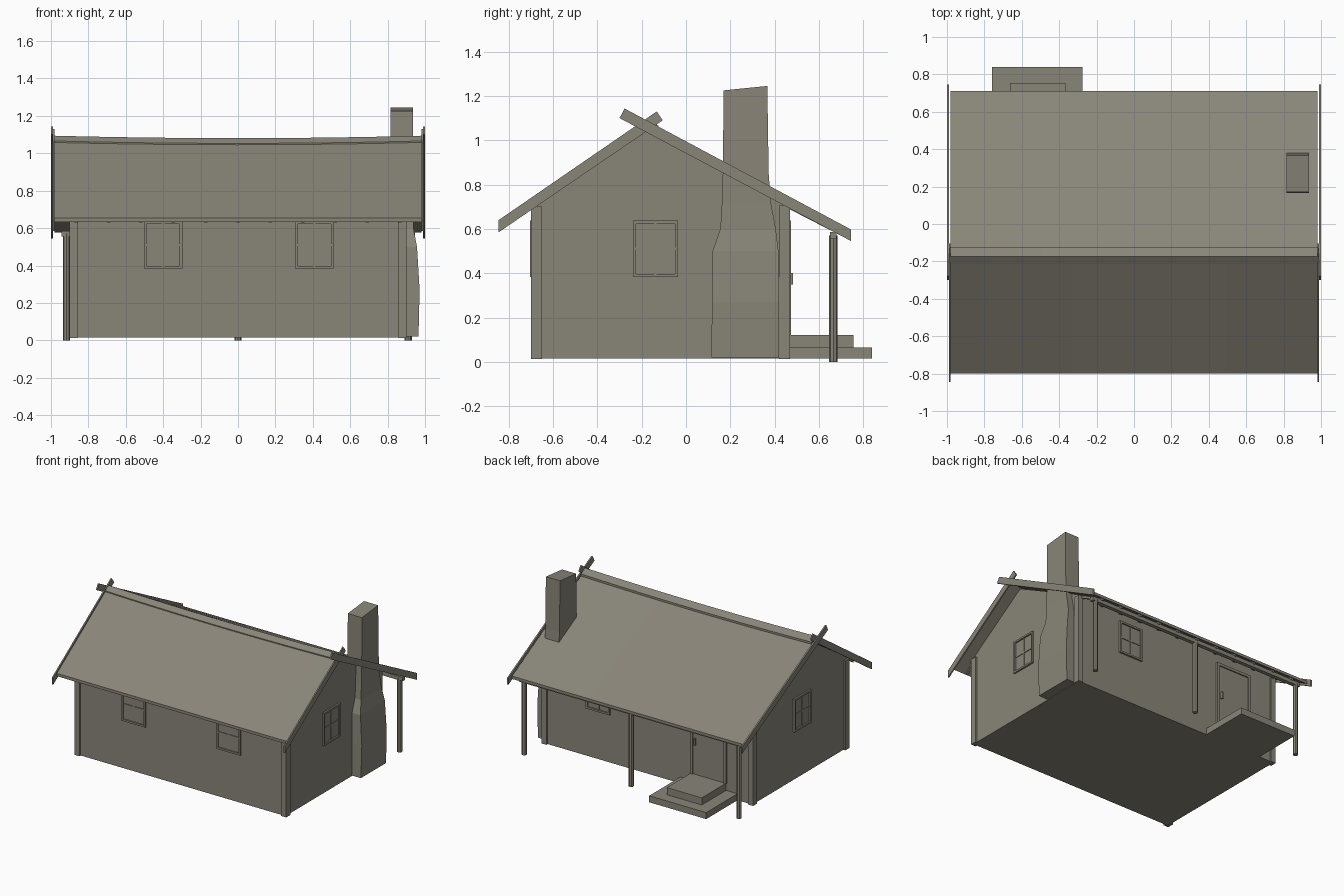
import bpy, bmesh, math
from mathutils import Matrix

if "Cube" in bpy.data.objects:
    bpy.data.objects.remove(bpy.data.objects["Cube"])

mat = bpy.data.materials.new("weathered_wood_grey")
mat.diffuse_color = (0.25, 0.235, 0.19, 1)
mat.use_nodes = True
mat.node_tree.nodes["Principled BSDF"].inputs["Base Color"].default_value = mat.diffuse_color


def finish(name, bm):
    bmesh.ops.recalc_face_normals(bm, faces=bm.faces)
    me = bpy.data.meshes.new(name)
    bm.to_mesh(me)
    bm.free()
    me.materials.append(mat)
    ob = bpy.data.objects.new(name, me)
    bpy.context.collection.objects.link(ob)
    return ob


def boxes(name, items, angle=0):
    """Boxes given as (x0, x1, y0, y1, z0, z1), turned about z."""
    bm = bmesh.new()
    for x0, x1, y0, y1, z0, z1 in items:
        m = Matrix.Translation(((x0 + x1) / 2, (y0 + y1) / 2, (z0 + z1) / 2))
        m = m @ Matrix.Diagonal((x1 - x0, y1 - y0, z1 - z0, 1))
        bmesh.ops.create_cube(bm, size=1, matrix=Matrix.Rotation(angle, 4, 'Z') @ m)
    return finish(name, bm)


def loft(name, rings):
    bm = bmesh.new()
    rs = [[bm.verts.new(p) for p in r] for r in rings]
    n = len(rs[0])
    for a, b in zip(rs, rs[1:]):
        for i in range(n):
            bm.faces.new((a[i], a[(i + 1) % n], b[(i + 1) % n], b[i]))
    bm.faces.new(rs[0])
    bm.faces.new(rs[-1])
    return finish(name, bm)


def extrude_x(name, prof, x0, x1):
    return loft(name, [[(x, y, z) for y, z in prof] for x in (x0, x1)])


def front_z(y):          # top surface of the front roof slope
    return 0.655 + 0.686 * (y + 0.80)


def back_z(y):           # top surface of the back roof slope
    return 0.982 - 0.539 * y


RY, RZ = -0.181, 1.08    # ridge position


def sagged(name, prof, half, sag=0.013, steps=12):
    """Profile run along x; points near the ridge dip in the middle."""
    rings = []
    for k in range(steps + 1):
        t = 2 * k / steps - 1
        d = sag * (1 - t * t)
        rings.append([(t * half, y, z - (d if abs(y - RY) < 0.1 else 0)) for y, z in prof])
    return loft(name, rings)


# Walls with gables
W, F, B = 0.887, 0.69, 0.46
extrude_x("walls", [(-F, 0.015), (B, 0.015), (B, back_z(B) - 0.02), (RY, RZ - 0.035),
                    (-F, front_z(-F) - 0.02)], -W, W)

# Corner boards
for side in (-1, 1):
    for y, top, s in ((-0.70, 0.70, 1), (0.47, 0.705, -1)):
        xs = sorted((side * 0.90, side * 0.858))
        xt = sorted((side * 0.90, side * 0.885))
        ys, yt = sorted((y, y + s * 0.013)), sorted((y, y + s * 0.05))
        boxes("corner_board", [(*xs, *ys, 0.012, top), (*xt, *yt, 0.012, top)])

# Roof and ridge cap
T = 0.022
sagged("roof", [(-0.80, front_z(-0.80)), (RY, RZ), (0.71, back_z(0.71)),
                (0.71, back_z(0.71) - T), (RY, RZ - T), (-0.80, front_z(-0.80) - T)], 0.982)
sagged("ridge_cap", [(-0.213, 1.066), (-0.175, 1.094), (-0.125, 1.066),
                     (-0.125, 1.045), (-0.175, 1.07), (-0.213, 1.05)], 0.982)

# Rafters
for k in range(-5, 6):
    x = k * 0.173
    for f, y in ((front_z, -0.785), (back_z, 0.695)):
        extrude_x("rafter", [(y, f(y) - 0.02), (RY, RZ - 0.03), (RY, RZ - 0.058),
                             (y, f(y) - 0.036)], x - 0.009, x + 0.009)

# Crossed barge boards on both gables
for s in (-1, 1):
    extrude_x("front_barge_board", [(-0.845, 0.64), (-0.132, 1.13), (-0.105, 1.09),
                                    (-0.845, 0.585)], s * 0.98, s * 0.99)
    extrude_x("back_barge_board", [(0.745, 0.597), (-0.277, 1.143), (-0.30, 1.10),
                                   (0.745, 0.545)], s * 0.988, s * 0.999)

# Porch posts and beam
for x in (-0.917, 0, 0.91):
    bm = bmesh.new()
    bmesh.ops.create_cone(bm, cap_ends=True, segments=8, radius1=0.019, radius2=0.019, depth=0.57,
                          matrix=Matrix.Translation((x, 0.665, 0.285)))
    finish("porch_post", bm)
boxes("porch_beam", [(-0.945, 0.945, 0.65, 0.68, 0.555, 0.585)])

# Steps
boxes("lower_step", [(-0.76, -0.275, 0.455, 0.84, 0.015, 0.065)])
boxes("upper_step", [(-0.663, -0.366, 0.455, 0.755, 0.065, 0.12)])

# Chimney: (z, y0, y1, outer x)
loft("chimney", [[(0.815, y0, z), (xo, y0, z), (xo, y1, z + dz), (0.815, y1, z + dz)]
                 for z, y0, y1, xo, dz in (
                     (0.02, 0.115, 0.42, 0.965, 0), (0.27, 0.117, 0.42, 0.971, 0),
                     (0.50, 0.12, 0.417, 0.957, 0), (0.60, 0.155, 0.405, 0.938, 0),
                     (0.72, 0.162, 0.383, 0.936, 0), (0.85, 0.166, 0.373, 0.936, 0),
                     (1.225, 0.17, 0.367, 0.935, 0.02))])


# Windows: frame, sash bars and pane, facing -y before turning
def window(name, c, dist, angle, z0=0.383, z1=0.637):
    h, f, zm = 0.102, 0.014, (z0 + z1) / 2
    o = (-dist - 0.013, -dist + 0.01)
    m = (-dist - 0.007, -dist + 0.01)
    boxes(name, [(c - h, c - h + f, *o, z0, z1), (c + h - f, c + h, *o, z0, z1),
                 (c - h + f, c + h - f, *o, z0, z0 + f), (c - h + f, c + h - f, *o, z1 - f, z1),
                 (c - 0.006, c + 0.006, *m, z0 + f, z1 - f),
                 (c - h + f, c + h - f, *m, zm - 0.006, zm + 0.006),
                 (c - h + f, c + h - f, -dist - 0.002, -dist + 0.01, z0 + f, z1 - f)], angle)


window("front_window", -0.40, F, 0)
window("front_window", 0.408, F, 0)
window("right_window", -0.138, W, math.pi / 2)
window("left_window", 0.138, W, -math.pi / 2)
window("back_window", -0.42, B, math.pi)

# Door with frame and handle on the back wall
boxes("door_frame", [(-0.67, -0.65, 0.45, 0.473, 0.12, 0.63), (-0.385, -0.365, 0.45, 0.473, 0.12, 0.63),
                     (-0.65, -0.385, 0.45, 0.473, 0.61, 0.63)])
boxes("door", [(-0.65, -0.385, 0.45, 0.464, 0.12, 0.61)])
boxes("door_handle", [(-0.412, -0.402, 0.46, 0.482, 0.35, 0.40)])
